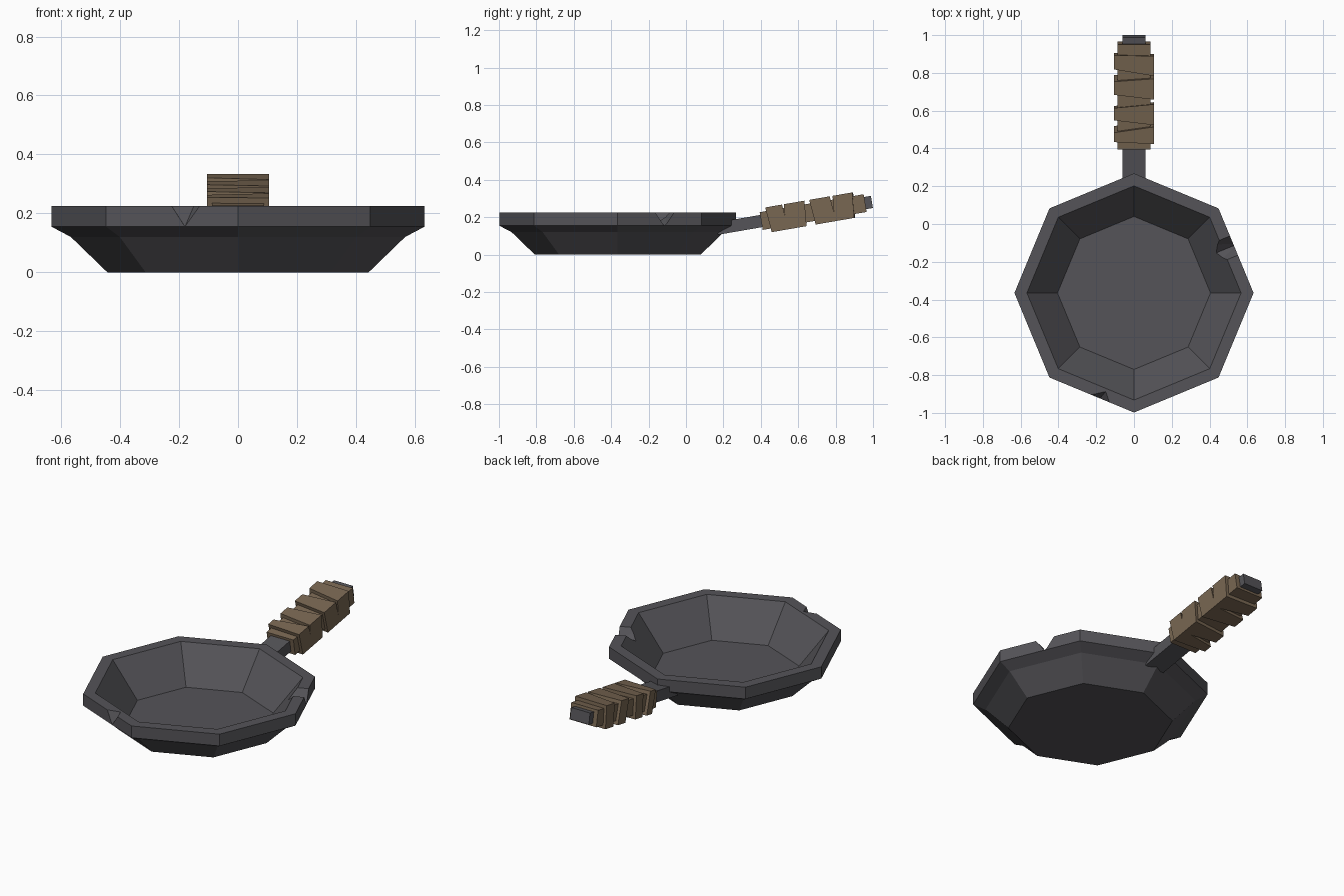
import bpy, bmesh, math
from mathutils import Vector, Matrix

if "Cube" in bpy.data.objects:
    bpy.data.objects.remove(bpy.data.objects["Cube"])


def material(name, rgb):
    m = bpy.data.materials.new(name)
    m.diffuse_color = (*rgb, 1)
    m.use_nodes = True
    m.node_tree.nodes["Principled BSDF"].inputs["Base Color"].default_value = m.diffuse_color
    return m


IRON = material("dark iron", (0.09, 0.088, 0.098))
WRAP = material("brown leather", (0.19, 0.135, 0.085))


def finish(name, bm, mat):
    bmesh.ops.recalc_face_normals(bm, faces=bm.faces)
    me = bpy.data.meshes.new(name)
    bm.to_mesh(me)
    bm.free()
    me.materials.append(mat)
    ob = bpy.data.objects.new(name, me)
    bpy.context.collection.objects.link(ob)
    return ob


def hull(name, points, mat):
    bm = bmesh.new()
    for p in points:
        bm.verts.new(p)
    bmesh.ops.convex_hull(bm, input=bm.verts)
    return finish(name, bm, mat)


# Eight-sided pan: closed profile (radius, height), outside then inside
CY, N = -0.365, 8
profile = [(0.443, 0), (0.567, 0.12), (0.633, 0.155), (0.633, 0.225),
           (0.567, 0.225), (0.405, 0.027)]
bm = bmesh.new()
rings = [[bm.verts.new((r * math.cos(i * math.tau / N),
                        CY + r * math.sin(i * math.tau / N), z))
          for i in range(N)] for r, z in profile]
for a, b in zip(rings, rings[1:]):
    for i in range(N):
        j = (i + 1) % N
        bm.faces.new((a[i], a[j], b[j], b[i]))
bm.faces.new(rings[0])
bm.faces.new(rings[-1])
pan = finish("pan", bm, IRON)

# Chips in the rim: a shallow bite at the front, a full V notch on the right
up = Vector((0, 0, 0.04))
out = Vector((-0.38, -0.92, 0)) * 0.02
a, b = Vector((-0.225, -0.904, 0.225)), Vector((-0.13, -0.944, 0.225))
low, apex = Vector((-0.18, -0.923, 0.155)), Vector((-0.15, -0.887, 0.225))
front_cut = hull("front_chip_cutter",
                 [a + out, b + out, low + out, a, b, low, apex,
                  a + out + up, b + out + up, apex + up], IRON)

along = Vector((-0.383, 0.924, 0))
normal = Vector((0.924, 0.383, 0))
mid = Vector((0.527, -0.115, 0))
pts = []
for d, zlow in ((0.03, 0.15), (-0.12, 0.175)):
    p = mid + normal * d
    pts.append(p + Vector((0, 0, zlow)))
    for s in (-0.055, 0.055):
        for z in (0.225, 0.26):
            pts.append(p + along * s + Vector((0, 0, z)))
right_cut = hull("right_chip_cutter", pts, IRON)

for cutter in (front_cut, right_cut):
    cutter.hide_render = True
    cutter.hide_viewport = True
    mod = pan.modifiers.new("chip", 'BOOLEAN')
    mod.operation = 'DIFFERENCE'
    mod.solver = 'EXACT'
    mod.object = cutter

# Handle frame: local y runs along the tilted handle, origin at its far end
TILT = math.radians(9.8)
frame = Matrix.Translation((0, 0.994, 0.282)) @ Matrix.Rotation(TILT, 4, 'X')


def band(name, hw, hh, left, right, mat, skew=0.0):
    """Box around the handle; left and right give its (low, high) y extent."""
    pts = []
    for x, ext in ((-hw, left), (hw, right)):
        for k, y in enumerate(ext):
            for z in (-hh, hh):
                s = skew if z < 0 else 0
                pts.append(frame @ Vector((x, (y - 0.994) / math.cos(TILT) + s, z)))
    return hull(name, pts, mat)


band("handle_bar", 0.062, 0.033, (0.165, 0.994), (0.165, 0.994), IRON)
band("grip_core", 0.088, 0.048, (0.402, 0.958), (0.402, 0.958), WRAP)

# Uneven leather wraps
wraps = [((0.445, 0.495), (0.435, 0.525)), ((0.56, 0.625), (0.535, 0.645)),
         ((0.695, 0.765), (0.67, 0.78)), ((0.83, 0.905), (0.795, 0.9))]
for i, (l, r) in enumerate(wraps):
    band(f"grip_wrap_{i + 1}", 0.105, 0.068, l, r, WRAP, 0.012 * (-1) ** i)
